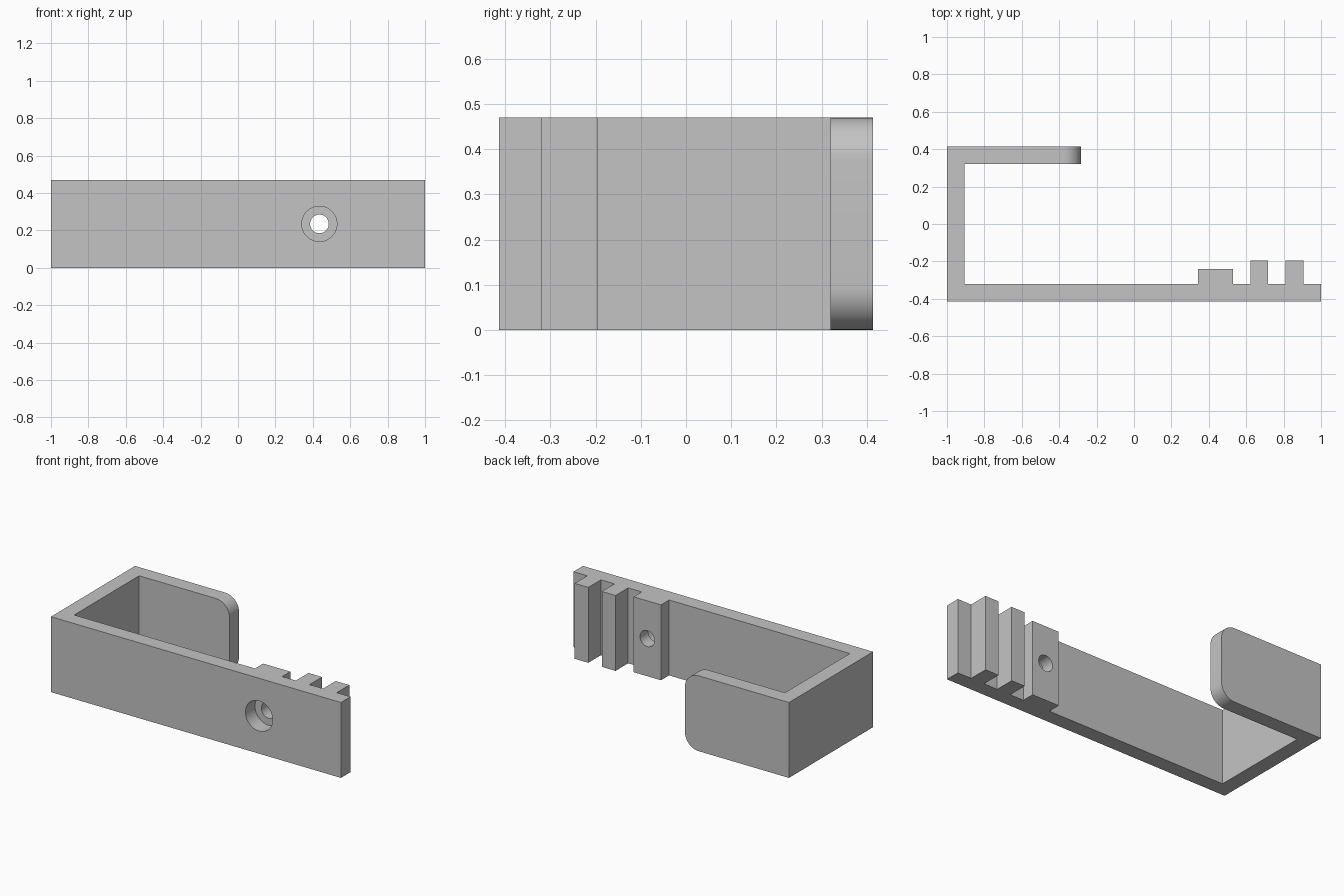
import bpy
import bmesh
from math import pi, radians

cube = bpy.data.objects.get("Cube")
if cube:
    bpy.data.objects.remove(cube, do_unlink=True)

HEIGHT = 0.47
FRONT, BACK = -0.414, 0.414
WALL = 0.094
INNER = FRONT + WALL
TIP = -0.283

grey = bpy.data.materials.new("plain grey")
grey.use_nodes = True
colour = (0.55, 0.55, 0.55, 1)
grey.diffuse_color = colour
grey.node_tree.nodes["Principled BSDF"].inputs["Base Color"].default_value = colour

# Hook outline: front bar, side wall and short return arm
outline = [(TIP, BACK - WALL), (TIP, BACK), (-1, BACK), (-1, FRONT),
           (1, FRONT), (1, INNER)]

# Teeth and screw pad along the inside of the front bar, right to left
for x0, x1, y in [(0.811, 0.905, -0.196), (0.623, 0.717, -0.196), (0.341, 0.529, -0.24)]:
    outline += [(x1, INNER), (x1, y), (x0, y), (x0, INNER)]
outline += [(WALL - 1, INNER), (WALL - 1, BACK - WALL)]

bm = bmesh.new()
base = bm.faces.new([bm.verts.new((x, y, 0)) for x, y in outline])
top = bmesh.ops.extrude_face_region(bm, geom=[base])["geom"]
bmesh.ops.translate(bm, vec=(0, 0, HEIGHT),
                    verts=[v for v in top if isinstance(v, bmesh.types.BMVert)])

# Rounded corners at the tip of the return arm
corners = [e for e in bm.edges
           if all(abs(v.co.x - TIP) < 1e-4 for v in e.verts)
           and abs(e.verts[0].co.z - e.verts[1].co.z) < 1e-4]
bmesh.ops.bevel(bm, geom=corners, offset=WALL, offset_type='OFFSET',
                segments=12, profile=0.5, affect='EDGES')
bmesh.ops.recalc_face_normals(bm, faces=bm.faces)

mesh = bpy.data.meshes.new("bracket")
bm.to_mesh(mesh)
bm.free()
bracket = bpy.data.objects.new("bracket", mesh)
bpy.context.collection.objects.link(bracket)
mesh.materials.append(grey)


def bore(name, radius, y0, y1):
    """Cut a round hole through the bracket along y."""
    bpy.ops.mesh.primitive_cylinder_add(
        vertices=48, radius=radius, depth=y1 - y0,
        location=(0.435, (y0 + y1) / 2, HEIGHT / 2), rotation=(pi / 2, 0, 0))
    cutter = bpy.context.object
    cutter.name = name
    cutter.hide_render = True
    cutter.data.materials.append(grey)
    bpy.ops.object.select_all(action='DESELECT')
    bracket.select_set(True)
    bpy.context.view_layer.objects.active = bracket
    mod = bracket.modifiers.new(name, 'BOOLEAN')
    mod.operation = 'DIFFERENCE'
    mod.solver = 'EXACT'
    mod.object = cutter
    bpy.ops.object.modifier_apply(modifier=mod.name)
    bpy.data.objects.remove(cutter, do_unlink=True)


# Counterbored screw hole
bore("counterbore", 0.094, FRONT - 0.1, INNER)
bore("screw_hole", 0.05, FRONT - 0.1, -0.1)

bpy.ops.object.shade_smooth_by_angle(angle=radians(30))
